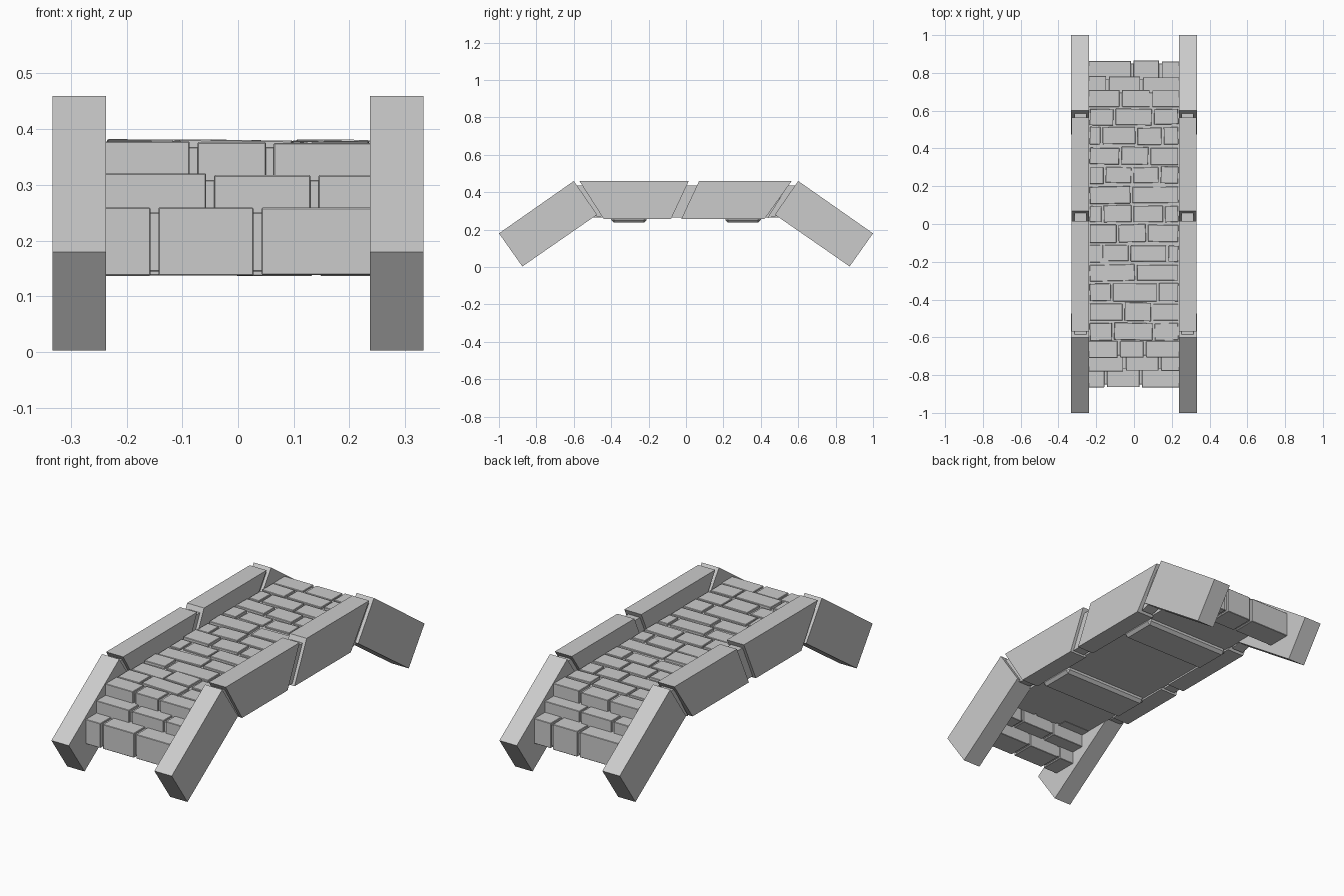
import bpy, bmesh, math, random
from mathutils import Vector

if "Cube" in bpy.data.objects:
    bpy.data.objects.remove(bpy.data.objects["Cube"])

random.seed(7)


def finish(bm, name, bevel=0.0):
    bmesh.ops.recalc_face_normals(bm, faces=bm.faces)
    me = bpy.data.meshes.new(name)
    bm.to_mesh(me)
    bm.free()
    ob = bpy.data.objects.new(name, me)
    bpy.context.collection.objects.link(ob)
    if bevel:
        m = ob.modifiers.new("Chamfer", 'BEVEL')
        m.width, m.segments = bevel, 1
    return ob


def add_prism(bm, profile, x0, x1):
    """Extrude a (y, z) profile from x0 to x1."""
    f = bm.faces.new([bm.verts.new((x0, y, z)) for y, z in profile])
    r = bmesh.ops.extrude_face_region(bm, geom=[f])
    new = [v for v in r['geom'] if isinstance(v, bmesh.types.BMVert)]
    bmesh.ops.translate(bm, verts=new, vec=(x1 - x0, 0, 0))


def add_box(bm, x0, x1, y0, y1, z0, z1, twist=0.0, tilt=0.0):
    r = bmesh.ops.create_cube(bm, size=1)
    c = Vector(((x0 + x1) / 2, (y0 + y1) / 2, (z0 + z1) / 2))
    cs, sn = math.cos(twist), math.sin(twist)
    for v in r['verts']:
        x, y, z = v.co.x * (x1 - x0), v.co.y * (y1 - y0), v.co.z * (z1 - z0)
        v.co = c + Vector((x * cs - y * sn, x * sn + y * cs, z + tilt * x))


def both_sides(name, profile, x0, x1, bevel=0.0):
    bm = bmesh.new()
    add_prism(bm, profile, x0, x1)
    add_prism(bm, profile, -x1, -x0)
    return finish(bm, name, bevel)


def flip(profile):
    return [(-y, z) for y, z in profile]


# Parapets: sloping ends, two middle blocks and recessed joint stones
end = [(-1, 0.18), (-0.6, 0.46), (-0.475, 0.28), (-0.875, 0.003)]
joint = [(-0.592, 0.437), (-0.545, 0.437), (-0.435, 0.262), (-0.495, 0.275)]
both_sides("front_end_parapet", end, 0.237, 0.333)
both_sides("back_end_parapet", flip(end), 0.237, 0.333)
both_sides("front_middle_parapet",
           [(-0.57, 0.46), (0.015, 0.46), (-0.08, 0.257), (-0.44, 0.257)], 0.237, 0.331)
both_sides("back_middle_parapet",
           [(0.07, 0.46), (0.565, 0.46), (0.42, 0.257), (-0.025, 0.257)], 0.237, 0.331)
both_sides("front_joint", joint, 0.252, 0.316)
both_sides("back_joint", flip(joint), 0.252, 0.316)
both_sides("centre_joint",
           [(0.0, 0.437), (0.065, 0.437), (-0.02, 0.265), (-0.085, 0.265)], 0.252, 0.316)

# Deck slab
bm = bmesh.new()
add_box(bm, -0.242, 0.242, -0.66, 0.66, 0.265, 0.368)
finish(bm, "deck_slab")

# Support beams under the deck
for name, y in (("front_beam", -0.305), ("back_beam", 0.305)):
    bm = bmesh.new()
    add_box(bm, -0.24, 0.24, y - 0.095, y + 0.095, 0.238, 0.285)
    finish(bm, name, 0.014)

# Stepped ends: (outer edge, inner edge, bottom, top, joints at front, joints at back)
tiers = [
    (0.71, 0.62, 0.265, 0.377, (-0.08, 0.057), (-0.07, 0.09)),
    (0.78, 0.67, 0.20, 0.318, (-0.05, 0.137), (-0.14, 0.04)),
    (0.863, 0.74, 0.137, 0.26, (-0.15, 0.035), (-0.01, 0.14)),
]
for i, (out, inn, z0, z1, front, back) in enumerate(tiers):
    for s, label, cuts in ((-1, "front", front), (1, "back", back)):
        bm = bmesh.new()
        xs = (-0.248,) + cuts + (0.248,)
        for a, b in zip(xs, xs[1:]):
            ya, yb = sorted((s * (out + random.uniform(-.004, .004)), s * inn))
            add_box(bm, a + 0.007, b - 0.007, ya, yb,
                    z0 + random.uniform(-.002, .003), z1 + random.uniform(-.002, .003))
        ya, yb = sorted((s * (out - 0.014), s * (inn + 0.004)))
        add_box(bm, -0.242, 0.242, ya, yb, z0 + 0.008, z1 - 0.009)
        finish(bm, f"{label}_step_{i + 1}", 0.002)

# Paving stones in staggered rows
bm = bmesh.new()
rows = 12
d = 1.24 / rows
for r in range(rows):
    y0 = -0.62 + r * d
    n = random.choice((2, 3, 3))
    w = 0.48 / n
    shift = 0.0 if r % 2 else w * 0.45
    xs = [-0.24]
    xs += [x for x in (-0.24 + shift + k * w + random.uniform(-.025, .025)
                       for k in range(0 if shift else 1, n + 1)) if -0.2 < x < 0.2]
    xs.append(0.24)
    for a, b in zip(xs, xs[1:]):
        ya, yb = y0 + random.uniform(.002, .012), y0 + d - random.uniform(.002, .012)
        add_box(bm, a + 0.006, b - 0.006, ya, yb, 0.36,
                0.379 + random.uniform(-.004, .003),
                random.uniform(-.03, .03), random.uniform(-.015, .015))
finish(bm, "paving_stones", 0.002)
